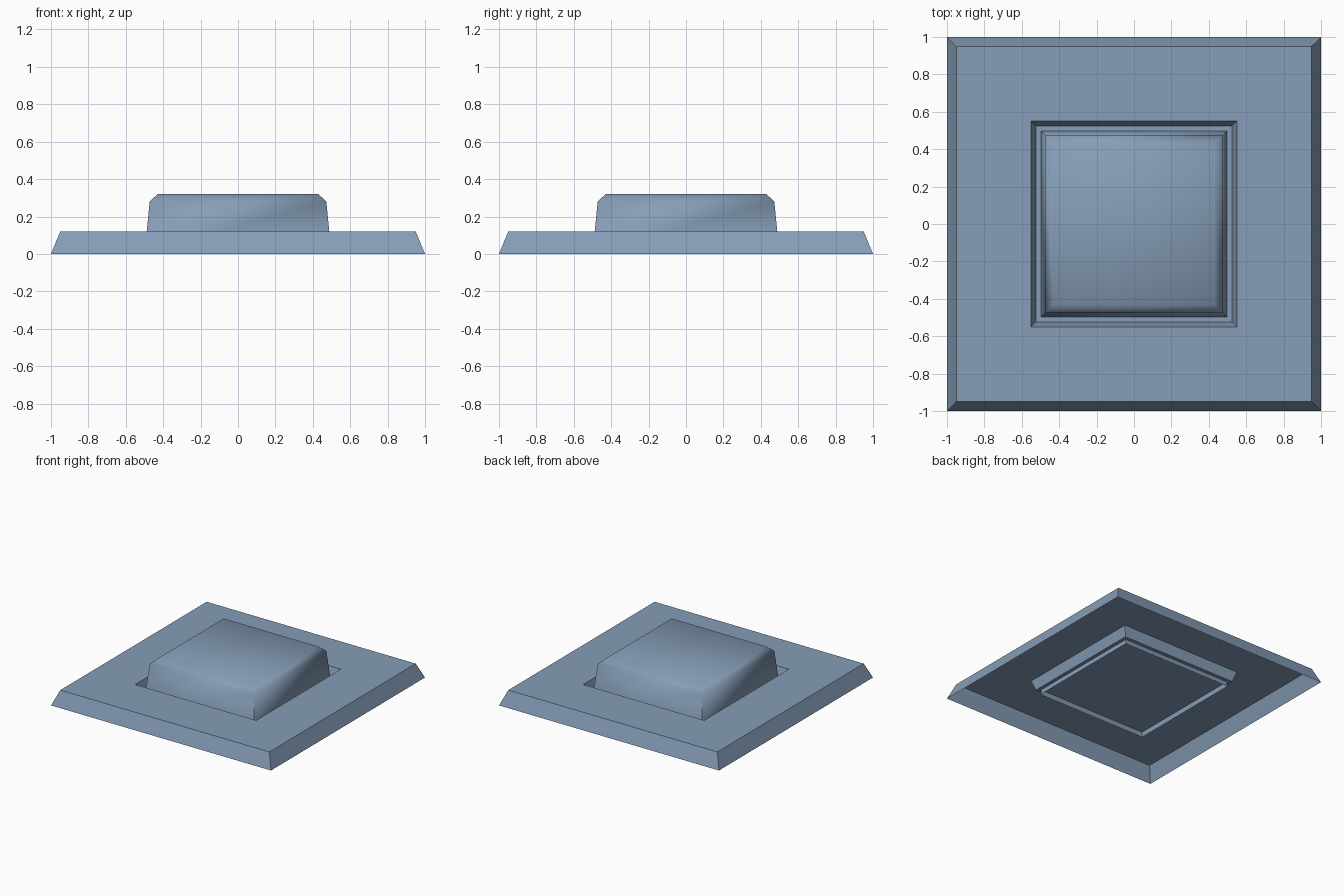
import bpy
from math import radians

if "Cube" in bpy.data.objects:
    bpy.data.objects.remove(bpy.data.objects["Cube"])

# Muted blue-grey shared by both parts
blue = bpy.data.materials.new("blue_grey")
blue.diffuse_color = (0.24, 0.34, 0.475, 1)
blue.use_nodes = True
blue.node_tree.nodes["Principled BSDF"].inputs["Base Color"].default_value = blue.diffuse_color


def square_shell(name, rings):
    """Open-bottomed shell through square rings (half width, z), capped by the last ring."""
    verts, faces = [], []
    for h, z in rings:
        verts += [(-h, -h, z), (h, -h, z), (h, h, z), (-h, h, z)]
    for r in range(len(rings) - 1):
        for i in range(4):
            j = (i + 1) % 4
            a, b = 4 * r, 4 * r + 4
            faces.append((a + i, a + j, b + j, b + i))
    last = 4 * (len(rings) - 1)
    faces.append(tuple(range(last, last + 4)))
    mesh = bpy.data.meshes.new(name)
    mesh.from_pydata(verts, [], faces)
    mesh.materials.append(blue)
    mesh.update()
    obj = bpy.data.objects.new(name, mesh)
    bpy.context.collection.objects.link(obj)
    return obj


# Bevelled surround with a shallow recess in the middle
square_shell("base_plate", [(1.0, 0), (0.95, 0.12), (0.55, 0.12), (0.525, 0.04)])

# Tapered push button: soft top, creased wall corners, passing through the recess floor
button = square_shell("button", [(0.5, 0), (0.472, 0.28), (0.43, 0.32)])
bpy.ops.object.select_all(action='DESELECT')
button.select_set(True)
bpy.context.view_layer.objects.active = button
bpy.ops.object.shade_smooth_by_angle(angle=radians(65))
